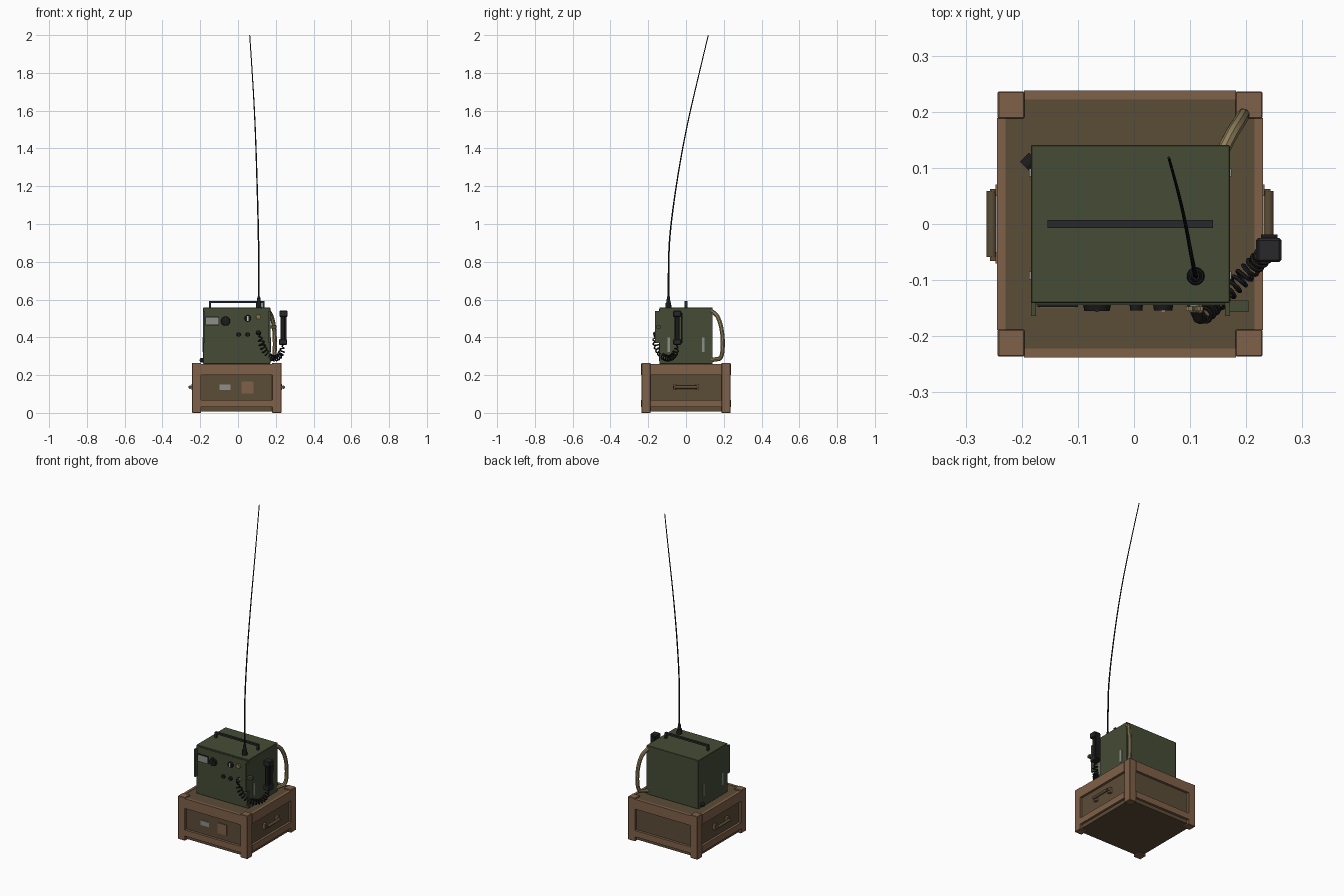
import bpy, math
from mathutils import Vector, Euler

if "Cube" in bpy.data.objects:
    bpy.data.objects.remove(bpy.data.objects["Cube"])


def mat(name, r, g, b):
    m = bpy.data.materials.new(name)
    m.diffuse_color = (r, g, b, 1)
    m.use_nodes = True
    m.node_tree.nodes["Principled BSDF"].inputs["Base Color"].default_value = m.diffuse_color
    return m


GREEN = mat("olive green", 0.060, 0.072, 0.036)
WOOD = mat("light wood", 0.215, 0.120, 0.065)
DARKWOOD = mat("dark wood", 0.105, 0.072, 0.038)
BLACK = mat("black rubber", 0.011, 0.011, 0.012)
GREY = mat("dark grey metal", 0.022, 0.022, 0.024)
LIGHT = mat("light grey plate", 0.27, 0.27, 0.25)
TAN = mat("tan canvas", 0.27, 0.21, 0.105)
CREAM = mat("cream pointer", 0.60, 0.57, 0.47)


def finish(o, name, m, smooth=False):
    o.name = name
    o.data.materials.append(m)
    if smooth:
        bpy.ops.object.select_all(action='DESELECT')
        o.select_set(True)
        bpy.context.view_layer.objects.active = o
        bpy.ops.object.shade_smooth_by_angle()
    return o


def box(name, m, x0, x1, y0, y1, z0, z1, bevel=0, rot=(0, 0, 0)):
    bpy.ops.mesh.primitive_cube_add(size=1, location=((x0+x1)/2, (y0+y1)/2, (z0+z1)/2), rotation=rot)
    o = bpy.context.object
    o.scale = (x1-x0, y1-y0, z1-z0)
    bpy.ops.object.transform_apply(location=False, rotation=False, scale=True)
    if bevel:
        b = o.modifiers.new("bevel", 'BEVEL')
        b.width, b.segments = bevel, 1
    return finish(o, name, m)


def cyl(name, m, a, b, r, r2=None, sides=20):
    a, b = Vector(a), Vector(b)
    d = b - a
    bpy.ops.mesh.primitive_cone_add(vertices=sides, radius1=r, radius2=r if r2 is None else r2,
                                    depth=d.length, location=(a+b)/2)
    o = bpy.context.object
    o.rotation_euler = d.to_track_quat('Z', 'Y').to_euler()
    return finish(o, name, m, True)


def tube(name, m, pts, r, kind='POLY', r_end=None, res=2):
    c = bpy.data.curves.new(name, 'CURVE')
    c.dimensions = '3D'
    c.bevel_depth, c.bevel_resolution, c.use_fill_caps = r, res, True
    s = c.splines.new(kind)
    n = len(pts)
    if kind == 'NURBS':
        s.points.add(n - 1)
        s.use_endpoint_u, s.order_u, s.resolution_u = True, 3, 10
    else:
        s.points.add(n - 1)
    for i, p in enumerate(pts):
        s.points[i].co = (*p, 1)
        s.points[i].radius = 1 + ((r_end or r)/r - 1) * i/(n - 1)
    o = bpy.data.objects.new(name, c)
    bpy.context.collection.objects.link(o)
    bpy.ops.object.select_all(action='DESELECT')
    o.select_set(True)
    bpy.context.view_layer.objects.active = o
    bpy.ops.object.convert(target='MESH')
    o = bpy.context.object
    o.data.materials.clear()
    return finish(o, name, m, True)


# Crate: panelled body, corner posts and rails
CX = -0.007
box("crate_body", DARKWOOD, CX-0.223, CX+0.223, -0.223, 0.223, 0.008, 0.258)
for sx in (-1, 1):
    for sy in (-1, 1):
        x0, x1 = sorted((CX+sx*0.188, CX+sx*0.236))
        y0, y1 = sorted((sy*0.188, sy*0.236))
        box("crate_post", WOOD, x0, x1, y0, y1, 0, 0.265, 0.002)
for s in (-1, 1):
    for z0, z1 in ((0.03, 0.068), (0.2, 0.26)):
        y0, y1 = sorted((s*0.222, s*0.238))
        box("crate_long_rail", WOOD, CX-0.189, CX+0.189, y0, y1, z0, z1)
        x0, x1 = sorted((CX+s*0.222, CX+s*0.237))
        box("crate_side_rail", WOOD, x0, x1, -0.189, 0.189, z0, z1)
    # carrying handle on each end
    x = CX + s*0.247
    cyl("crate_handle_grip", DARKWOOD, (x, -0.059, 0.136), (x, 0.059, 0.136), 0.0088)
    for y in (-0.06, 0.06):
        x0, x1 = sorted((CX+s*0.222, CX+s*0.24))
        box("crate_handle_mount", WOOD, x0, x1, y-0.01, y+0.01, 0.12, 0.152)
        x0, x1 = sorted((CX+s*0.238, CX+s*0.25))
        box("crate_handle_arm", DARKWOOD, x0, x1, y-0.006, y+0.002, 0.13, 0.142)
box("crate_label", LIGHT, -0.098, -0.04, -0.226, -0.222, 0.121, 0.15)
box("crate_wood_patch", WOOD, 0.018, 0.082, -0.227, -0.222, 0.103, 0.166)

# Radio case, raised front panel and side guards
box("radio_case", GREEN, -0.184, 0.171, -0.141, 0.141, 0.259, 0.558, 0.002)
box("radio_front_panel", GREEN, -0.174, 0.162, -0.144, -0.139, 0.275, 0.55)
for x in (-0.184, 0.162):
    box("panel_guard", GREEN, x, x+0.009, -0.164, -0.138, 0.37, 0.54)
box("handset_bracket", GREEN, 0.168, 0.204, -0.157, -0.136, 0.447, 0.462)

# Side latches
for x in (-0.1845, 0.1715):
    for y in (-0.092, 0.092):
        box("side_latch", LIGHT, x-0.0025, x+0.0025, y-0.007, y+0.007, 0.322, 0.398)

# Top carry handle
box("carry_handle_bar", GREY, -0.154, 0.141, -0.007, 0.007, 0.582, 0.593)
for x in (-0.154, 0.13):
    box("carry_handle_leg", GREY, x, x+0.011, -0.007, 0.007, 0.556, 0.584)

# Front controls
box("display_frame", BLACK, -0.172, -0.1, -0.148, -0.143, 0.463, 0.509)
box("display_plate", LIGHT, -0.169, -0.103, -0.1495, -0.147, 0.467, 0.505)
F = -0.143
for name, x, z, r, d in (("tuning_knob", -0.066, 0.486, 0.025, 0.012),
                         ("selector_dial", 0.052, 0.5, 0.018, 0.011),
                         ("small_knob_left", 0.004, 0.415, 0.012, 0.011),
                         ("small_knob_right", 0.052, 0.415, 0.012, 0.011),
                         ("handset_socket", 0.108, 0.424, 0.013, 0.012)):
    cyl(name, BLACK, (x, F, z), (x, F-d, z), r, r*0.9)
box("dial_pointer", CREAM, 0.048, 0.056, -0.157, -0.153, 0.487, 0.513)
box("tuning_pointer", GREY, -0.069, -0.063, -0.157, -0.153, 0.488, 0.509)

# Tan star-shaped fastener and cord plug
cyl("fastener_stem", TAN, (0.108, F, 0.508), (0.108, F-0.014, 0.508), 0.009)
for i in range(3):
    box("fastener_wing", TAN, 0.093, 0.123, -0.155, -0.147, 0.504, 0.512, rot=(0, i*math.pi/3, 0))
cyl("plug_collar", TAN, (0.111, F, 0.424), (0.111, -0.158, 0.424), 0.011)
cyl("cord_plug", BLACK, (0.111, -0.155, 0.424), (0.115, -0.172, 0.416), 0.011, 0.008)

# Whip antenna on its base
AX, AY = 0.11, -0.093
cyl("antenna_base", BLACK, (AX, AY, 0.556), (AX, AY, 0.585), 0.016, 0.014)
cyl("antenna_spring", BLACK, (AX, AY, 0.585), (AX, AY, 0.617), 0.011, 0.007)
tube("antenna_whip", BLACK, [(AX, AY, 0.6), (AX, AY, 0.8), (0.108, -0.085, 0.96),
     (0.101, -0.05, 1.22), (0.092, 0.0, 1.5), (0.079, 0.058, 1.75), (0.062, 0.118, 2.0)],
     0.0045, 'NURBS', 0.0025)

# Handset standing beside the case
box("handset_grip", BLACK, 0.224, 0.25, -0.06, -0.034, 0.375, 0.525, 0.004)
box("handset_earpiece", GREY, 0.219, 0.2625, -0.068, -0.025, 0.508, 0.541, 0.004)
box("handset_mouthpiece", GREY, 0.217, 0.2605, -0.068, -0.025, 0.36, 0.39, 0.004)
box("handset_button", BLACK, 0.226, 0.256, -0.026, -0.019, 0.37, 0.53)

# Coiled cord following a hanging curve
P = [Vector(p) for p in ((0.115, -0.168, 0.416), (0.13, -0.16, 0.28), (0.23, -0.06, 0.24), (0.238, -0.047, 0.362))]
side = Vector((0.115, -0.12, 0)).normalized()
coil, turns, steps = [], 16, 192
for i in range(steps + 1):
    t = i/steps
    u = 1 - t
    c = P[0]*u**3 + P[1]*3*u*u*t + P[2]*3*u*t*t + P[3]*t**3
    d = ((P[1]-P[0])*u*u + (P[2]-P[1])*2*u*t + (P[3]-P[2])*t*t).normalized()
    r = 0.0145*min(1, t*10, u*10)
    a = 2*math.pi*turns*t
    coil.append(c + side*r*math.cos(a) + d.cross(side)*r*math.sin(a))
tube("coiled_cord", BLACK, coil, 0.0038, res=1)

# Tan carrying strap looped at the back right corner
tube("carry_strap", TAN, [(0.158, 0.128, 0.54), (0.172, 0.158, 0.53), (0.19, 0.185, 0.47),
     (0.196, 0.197, 0.38), (0.193, 0.19, 0.29), (0.172, 0.16, 0.283), (0.158, 0.128, 0.28)],
     0.0115, 'NURBS')

# Small cable stub at the lower left of the case
cyl("side_stub", BLACK, (-0.178, 0.118, 0.279), (-0.194, 0.102, 0.279), 0.0125)
